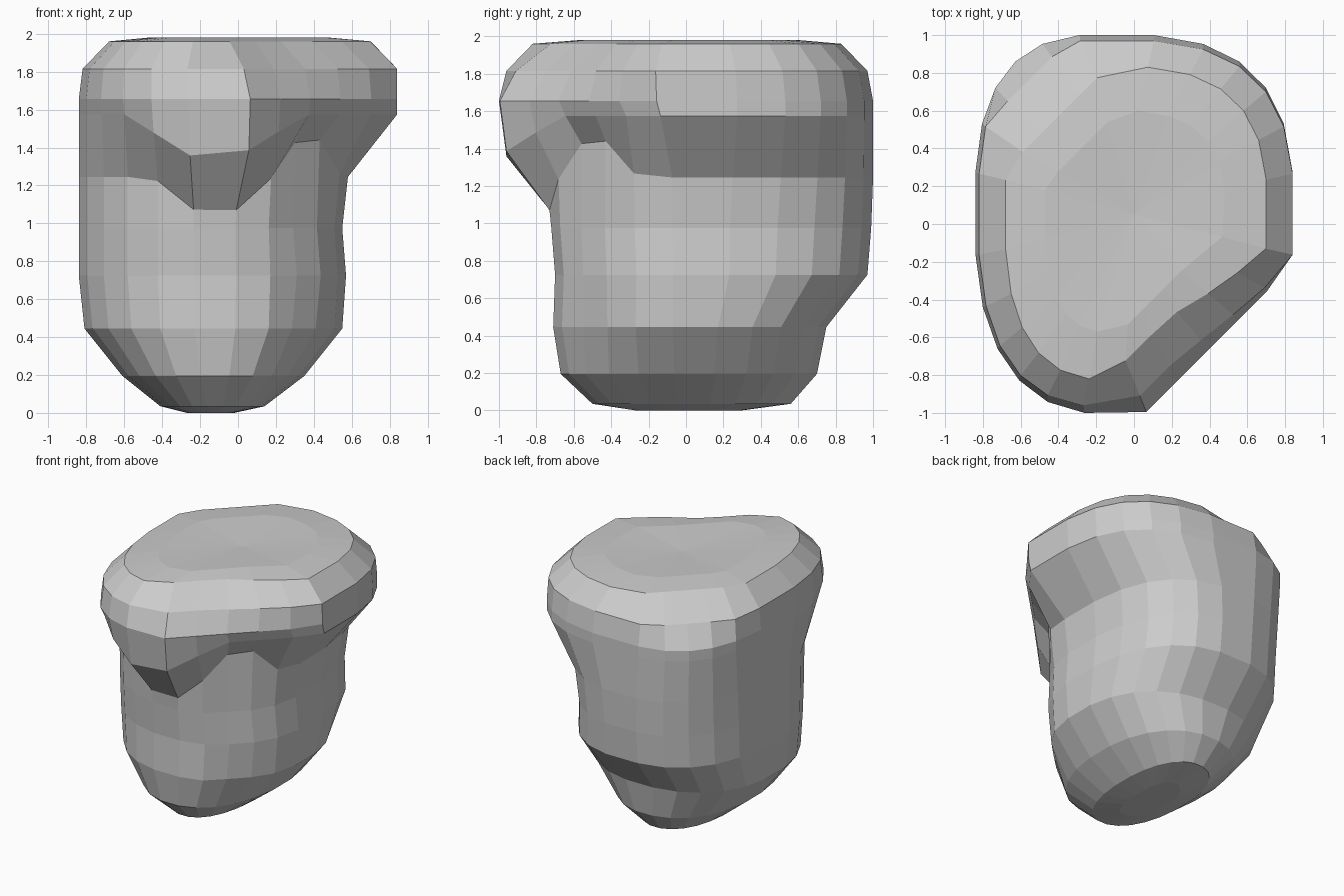
import bpy, bmesh, math

if "Cube" in bpy.data.objects:
    bpy.data.objects.remove(bpy.data.objects["Cube"])

SEGS = 24
CX, CY = -0.12, 0.05      # common axis of all cross-sections

# z, x min, x max, y min, y max, front roundness, back roundness,
# front-right cut, back-left cut
SECTIONS = [
    (0.005, -0.27, -0.02, -0.27, 0.30, 2.2, 2.2, 9.0, 9.0),
    (0.04, -0.41, 0.14, -0.50, 0.56, 2.2, 2.2, 9.0, 9.0),
    (0.20, -0.61, 0.35, -0.67, 0.70, 2.2, 2.2, 0.75, 9.0),
    (0.45, -0.81, 0.55, -0.71, 0.75, 2.2, 2.3, 0.83, 9.0),
    (0.73, -0.84, 0.57, -0.70, 0.97, 2.2, 2.5, 0.86, 9.0),
    (0.98, -0.84, 0.55, -0.72, 0.99, 2.2, 2.5, 0.85, 9.0),
    (1.25, -0.84, 0.58, -0.73, 1.00, 2.2, 2.6, 0.86, 9.0),   # under the lip
    (1.58, -0.84, 0.84, -0.96, 1.00, 2.4, 2.8, 1.02, 9.0),   # lip
    (1.66, -0.84, 0.84, -1.00, 1.00, 2.5, 2.8, 1.06, 9.0),
    (1.82, -0.82, 0.84, -0.96, 0.97, 2.6, 2.8, 0.94, 1.32),
    (1.965, -0.68, 0.70, -0.82, 0.83, 2.6, 2.8, 0.68, 0.97),
    (1.985, -0.47, 0.48, -0.57, 0.60, 2.6, 2.8, 0.50, 0.68),
]
UNDER, LIP = 6, 7


def section(z, x0, x1, y0, y1, n_front, n_back, cut_fr, cut_bl):
    """Rounded-box outline with two diagonal corner cuts."""
    pts = []
    for i in range(SEGS):
        t = 2 * math.pi * (i + 0.5) / SEGS
        c, s = math.cos(t), math.sin(t)
        n = n_front if s < 0 else n_back
        k = math.cos(math.pi / SEGS) ** (2 / n)
        u, v = abs(c) ** (2 / n) / k, abs(s) ** (2 / n) / k
        x = CX + ((x1 - CX) * u if c > 0 else (x0 - CX) * u)
        y = CY + ((y1 - CY) * v if s > 0 else (y0 - CY) * v)
        # the cut bends outwards around the right lobe near the top
        bend = max(0, z - 1.7) * 2 * max(0, x - 0.42)
        d = max(0, x - y - cut_fr - bend) / 2
        x, y = x - d, y + d
        d = max(0, y - x - cut_bl) / 2
        x, y = x + d, y - d
        pts.append((x, y, z))
    return pts


# Boulder: stacked cross-sections skinned together
bm = bmesh.new()
rings = [[bm.verts.new(p) for p in section(*s)] for s in SECTIONS]
for a, b in zip(rings, rings[1:]):
    for i in range(SEGS):
        j = (i + 1) % SEGS
        bm.faces.new((a[i], a[j], b[j], b[i]))

# Flat underside and slightly dished top
bm.faces.new(list(reversed(rings[0])))
centre = bm.verts.new((0, 0.05, 1.965))
for i in range(SEGS):
    bm.faces.new((rings[-1][i], rings[-1][(i + 1) % SEGS], centre))

# Overhanging front lip hangs in a V; a notch rises at the front-right corner
for v in rings[UNDER]:
    x, y, z = v.co
    if y < -0.25:
        v.co.z -= 0.2 * max(0, 1 - max(0, abs(x + 0.12) - 0.08) / 0.25)
    v.co.z += 0.25 * math.exp(-((x - 0.38) ** 2 + (y + 0.5) ** 2) / 0.03)
for v in rings[LIP]:
    x, y, z = v.co
    if y < -0.25:
        v.co.z -= 0.25 * max(0, 1 - max(0, abs(x + 0.12) - 0.08) / 0.4)

bmesh.ops.recalc_face_normals(bm, faces=bm.faces)

# Rest on the ground
low = min(v.co.z for v in bm.verts)
bmesh.ops.translate(bm, verts=bm.verts, vec=(0, 0, -low))

mesh = bpy.data.meshes.new("boulder")
bm.to_mesh(mesh)
bm.free()
boulder = bpy.data.objects.new("boulder", mesh)
bpy.context.collection.objects.link(boulder)
